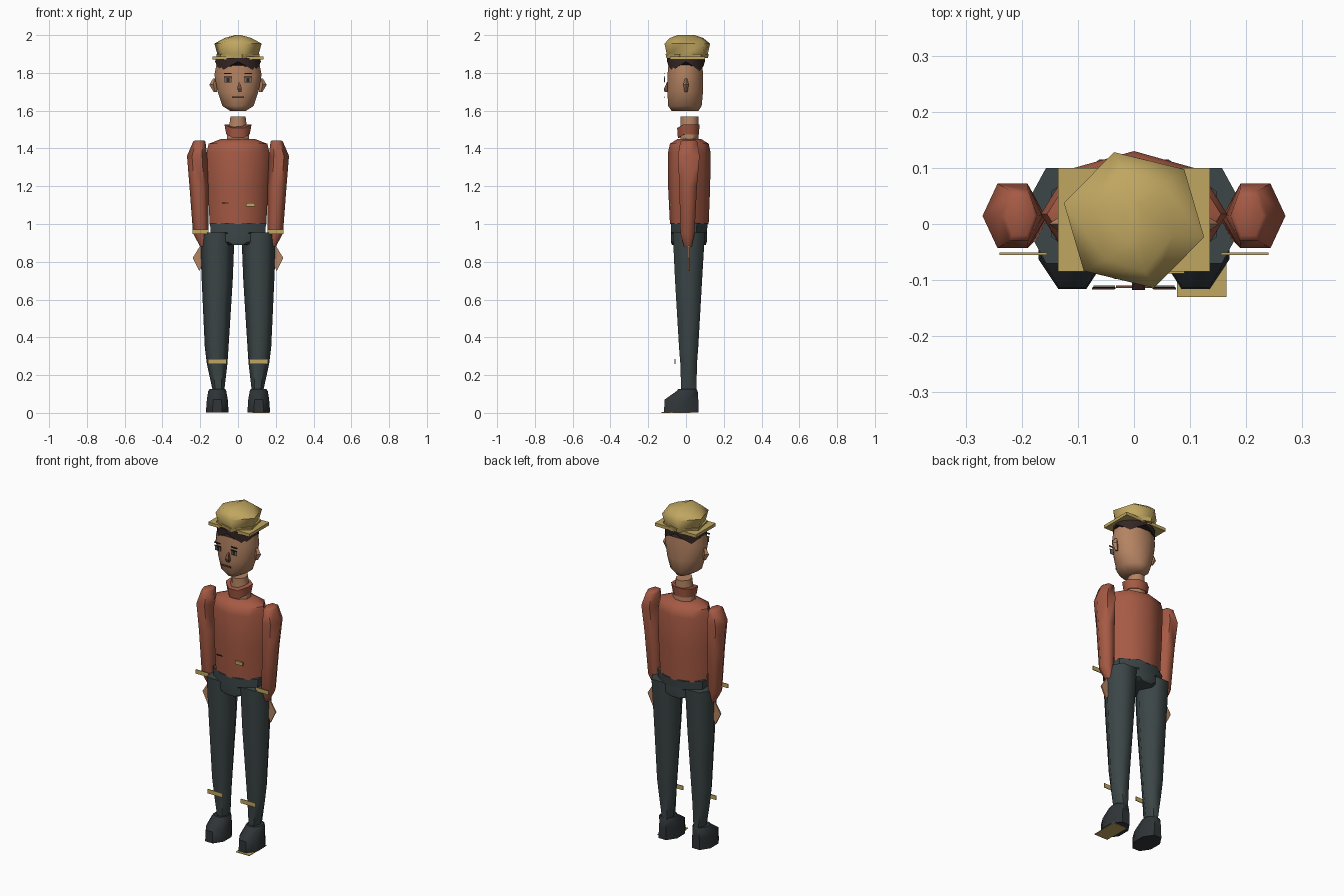
import bpy, bmesh, math

cube = bpy.data.objects.get("Cube")
if cube:
    bpy.data.objects.remove(cube, do_unlink=True)


def material(name, r, g, b):
    """Flat colour given as 8-bit sRGB, stored as linear."""
    col = [((c / 255 + 0.055) / 1.055) ** 2.4 for c in (r, g, b)] + [1]
    m = bpy.data.materials.new(name)
    m.use_nodes = True
    m.diffuse_color = col
    bsdf = m.node_tree.nodes["Principled BSDF"]
    bsdf.inputs["Base Color"].default_value = col
    bsdf.inputs["Roughness"].default_value = 0.8
    return m


RED = material("rust cloth", 166, 90, 68)
SKIN = material("skin", 180, 131, 98)
GOLD = material("gold cloth", 192, 166, 96)
SLATE = material("slate cloth", 60, 70, 71)
SHOE = material("shoe leather", 47, 52, 55)
HAIR = material("dark hair", 52, 38, 36)
EYE = material("eye grey", 112, 112, 104)
LIP = material("lip brown", 112, 74, 62)


def finish(name, bm, mat, angle=50):
    bmesh.ops.recalc_face_normals(bm, faces=bm.faces)
    me = bpy.data.meshes.new(name)
    bm.to_mesh(me)
    bm.free()
    me.materials.append(mat)
    ob = bpy.data.objects.new(name, me)
    bpy.context.collection.objects.link(ob)
    if angle:
        bpy.ops.object.select_all(action='DESELECT')
        ob.select_set(True)
        bpy.context.view_layer.objects.active = ob
        bpy.ops.object.shade_smooth_by_angle(angle=math.radians(angle))
    return ob


def loft(name, rings, mat, n=8, phase=0, side=1, angle=50):
    """Skin stacked n-gons; each ring is (z, x0, x1, y0, y1)."""
    dirs = [math.radians(phase + 360 * i / n) for i in range(n)]
    mx = max(abs(math.cos(a)) for a in dirs)
    my = max(abs(math.sin(a)) for a in dirs)
    bm = bmesh.new()
    loops = []
    for z, x0, x1, y0, y1 in rings:
        loops.append([bm.verts.new((
            side * ((x0 + x1) / 2 + (x1 - x0) / 2 * math.cos(a) / mx),
            (y0 + y1) / 2 + (y1 - y0) / 2 * math.sin(a) / my, z)) for a in dirs])
    for lo, hi in zip(loops, loops[1:]):
        for i in range(n):
            j = (i + 1) % n
            bm.faces.new((lo[i], lo[j], hi[j], hi[i]))
    bm.faces.new(loops[0])
    bm.faces.new(loops[-1])
    return finish(name, bm, mat, angle)


def plate(name, pts, y, mat, side=1, t=0.004):
    """Thin plate from an (x, z) outline, standing at depth y."""
    bm = bmesh.new()
    front = [bm.verts.new((side * x, y, z)) for x, z in pts]
    back = [bm.verts.new((side * x, y + t, z)) for x, z in pts]
    bm.faces.new(front)
    bm.faces.new(back)
    for i in range(len(pts)):
        j = (i + 1) % len(pts)
        bm.faces.new((front[i], front[j], back[j], back[i]))
    return finish(name, bm, mat, 0)


def rect(x0, x1, z0, z1):
    return [(x0, z0), (x1, z0), (x1, z1), (x0, z1)]


# Torso and hips
loft("jacket", [(1.0, -.15, .15, -.085, .12), (1.2, -.16, .16, -.095, .128),
                (1.38, -.166, .166, -.095, .13), (1.425, -.155, .155, -.085, .12),
                (1.45, -.09, .09, -.045, .08)], RED)
loft("hips", [(.89, -.07, .07, -.075, .105), (.905, -.122, .122, -.08, .11),
              (.95, -.125, .125, -.08, .11), (.955, -.145, .145, -.08, .11),
              (1.005, -.148, .148, -.08, .115)], SLATE, phase=22.5)
plate("pocket_trim", rect(.043, .09, 1.093, 1.112), -.088, GOLD, t=.009)
plate("pocket_slit", rect(-.085, -.05, 1.108, 1.113), -.079, HAIR)

# Neck and collar
loft("neck", [(1.44, -.06, .06, -.03, .065), (1.48, -.058, .058, -.03, .065),
              (1.53, -.045, .045, -.03, .065), (1.57, -.04, .04, -.03, .065)],
     SKIN, phase=22.5)
collar = loft("collar", [(1.475, -.062, .062, -.043, .068),
                         (1.528, -.072, .072, -.047, .072)], RED, phase=22.5)
for v in collar.data.vertices:  # V-shaped dip at the front
    if v.co.y < -.03:
        v.co.z -= .02

# Limbs
for side, label in ((1, "left"), (-1, "right")):
    loft(label + "_arm", [(.88, .165, .2, -.01, .03), (.95, .155, .238, -.03, .045),
                          (1.2, .157, .257, -.035, .058), (1.36, .163, .27, -.043, .072),
                          (1.435, .172, .238, -.03, .06), (1.442, .178, .23, -.02, .05)],
         RED, n=6, side=side, angle=62)
    plate(label + "_hand", [(.18, .89), (.2, .885), (.24, .82), (.205, .75), (.185, .8)],
          .01, SKIN, side, .008)
    plate(label + "_cuff_stripe", rect(.155, .24, .948, .972), -.055, GOLD, side)
    loft(label + "_leg", [(.1, .075, .13, -.025, .055), (.26, .056, .165, -.03, .058),
                          (.35, .05, .176, -.037, .065), (.7, .028, .192, -.058, .085),
                          (.955, .018, .203, -.07, .1)], SLATE, n=6, side=side, angle=62)
    plate(label + "_shin_stripe", rect(.06, .158, .26, .285), -.06, GOLD, side)
    loft(label + "_shoe", [(.003, .05, .17, -.116, .065), (.07, .054, .165, -.114, .065),
                           (.115, .062, .158, -.05, .062), (.127, .068, .15, -.04, .055)],
         SHOE, phase=22.5, side=side)
loft("left_sole", [(0, .077, .165, -.13, .03), (.004, .077, .165, -.13, .03)],
     GOLD, n=4, phase=45, angle=0)

# Head
loft("head", [(1.598, -.04, .04, -.075, .065), (1.625, -.083, .083, -.095, .083),
              (1.7, -.108, .108, -.098, .09), (1.79, -.125, .125, -.098, .09),
              (1.875, -.108, .108, -.09, .085)], SKIN, n=12, phase=15)

# Face details
for side, label in ((1, "left"), (-1, "right")):
    loft(label + "_ear", [(1.7, .112, .13, -.008, .008), (1.738, .11, .152, -.014, .014),
                          (1.77, .115, .132, -.006, .006)], SKIN, n=4, side=side, angle=0)
    plate(label + "_brow", rect(.035, .075, 1.793, 1.8), -.117, HAIR, side)
    plate(label + "_eye", rect(.034, .072, 1.75, 1.776), -.114, EYE, side)
    plate(label + "_pupil", rect(.045, .061, 1.753, 1.774), -.117, HAIR, side)
    plate(label + "_eyelid", rect(.033, .073, 1.775, 1.78), -.116, HAIR, side)
plate("mouth", rect(-.032, .032, 1.668, 1.676), -.114, LIP)
loft("nose", [(1.698, .003, .017, -.114, -.09), (1.715, -.004, .02, -.118, -.09),
              (1.752, .002, .01, -.1, -.09)], LIP, n=4, phase=45, angle=0)

# Hair: a band under the cap that drops into a tuft at each corner
hair = loft("hair", [(1.86, -.121, .121, -.1, .1), (1.88, -.118, .118, -.102, .102)],
            HAIR, n=16, angle=60)
for v in hair.data.vertices:
    if v.co.z < 1.87:
        diagonal = abs(math.sin(2 * math.atan2(v.co.y / .1, v.co.x / .12)))
        v.co.z -= .05 * diagonal ** 2

# Cap
loft("cap_brim", [(1.87, -.135, .135, -.085, .1), (1.888, -.135, .135, -.085, .1)],
     GOLD, n=4, phase=45, angle=0)
loft("cap_band", [(1.878, -.112, .112, -.104, .116), (1.9, -.115, .115, -.108, .12)],
     GOLD, n=6, phase=40, angle=30)
loft("cap_crown", [(1.89, -.107, .107, -.1, .113), (1.955, -.125, .125, -.114, .128),
                   (1.985, -.07, .07, -.085, .09), (2.0, -.015, .015, -.045, .045)],
     GOLD, n=6, phase=46, angle=62)
